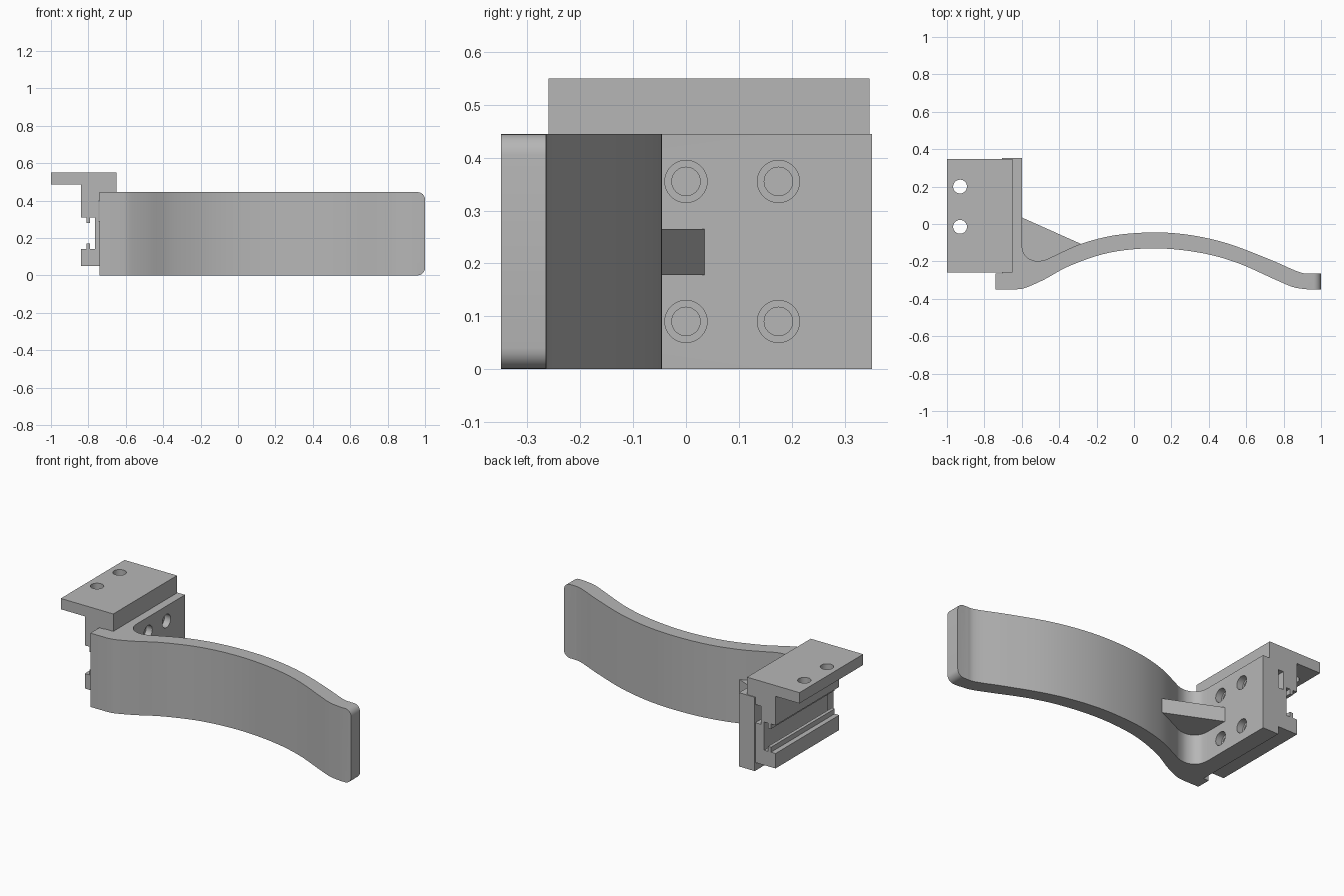
import bpy, bmesh
from math import pi, radians
from mathutils import Vector

if "Cube" in bpy.data.objects:
    bpy.data.objects.remove(bpy.data.objects["Cube"])

GREY = (0.47, 0.47, 0.47, 1)
grey = bpy.data.materials.new("plain grey")
grey.use_nodes = True
grey.diffuse_color = GREY
grey.node_tree.nodes["Principled BSDF"].inputs["Base Color"].default_value = GREY


def spline(points, steps=6):
    """Smooth run through 2D points."""
    p = [Vector(q) for q in points]
    p = [p[0] * 2 - p[1]] + p + [p[-1] * 2 - p[-2]]
    out = []
    for a, b, c, d in zip(p, p[1:], p[2:], p[3:]):
        for i in range(steps):
            t = i / steps
            out.append((b * 2 + (c - a) * t + (a * 2 - b * 5 + c * 4 - d) * t**2
                        + (b * 3 - a - c * 3 + d) * t**3) / 2)
    return out + [p[-2]]


def prism(name, outline, axis, low, high, round_end=None):
    """Extrude a 2D outline along z (x, y points) or y (x, z points)."""
    bm = bmesh.new()
    place = (lambda u, v, h: (u, v, h)) if axis == "z" else (lambda u, v, h: (u, h, v))
    base = bm.faces.new([bm.verts.new(place(u, v, low)) for u, v in outline])
    top = bmesh.ops.extrude_face_region(bm, geom=[base])["geom"]
    offset = Vector(place(0, 0, high - low))
    bmesh.ops.translate(bm, vec=offset,
                        verts=[g for g in top if isinstance(g, bmesh.types.BMVert)])
    if round_end:
        x_end = max(v.co.x for v in bm.verts)
        edges = [e for e in bm.edges
                 if all(abs(v.co.x - x_end) < 1e-4 for v in e.verts)
                 and abs(e.verts[0].co.z - e.verts[1].co.z) < 1e-4]
        bmesh.ops.bevel(bm, geom=edges, offset=round_end, segments=6,
                        profile=0.5, affect="EDGES")
    bmesh.ops.recalc_face_normals(bm, faces=bm.faces)
    mesh = bpy.data.meshes.new(name)
    bm.to_mesh(mesh)
    bm.free()
    mesh.materials.append(grey)
    obj = bpy.data.objects.new(name, mesh)
    bpy.context.collection.objects.link(obj)
    return obj


def drill(target, center, radius, depth, along_x=False):
    """Cut a round hole."""
    bpy.ops.mesh.primitive_cylinder_add(vertices=32, radius=radius, depth=depth, location=center,
                                        rotation=(0, pi / 2 if along_x else 0, 0))
    cutter = bpy.context.object
    cutter.data.materials.append(grey)
    cutter.hide_render = True
    mod = target.modifiers.new("hole", "BOOLEAN")
    mod.operation, mod.solver, mod.object = "DIFFERENCE", "EXACT", cutter
    bpy.context.view_layer.objects.active = target
    bpy.ops.object.modifier_apply(modifier=mod.name)
    bpy.data.objects.remove(cutter)


# Curved lever with its mounting plate and end hook
front = spline([(-0.63, -0.35), (-0.58, -0.341), (-0.48, -0.297), (-0.34, -0.222),
                (-0.13, -0.153), (0.11, -0.13), (0.35, -0.153), (0.55, -0.207),
                (0.75, -0.295), (0.85, -0.337), (0.93, -0.35)])
back = spline([(0.94, -0.265), (0.88, -0.256), (0.72, -0.187), (0.5, -0.104), (0.3, -0.059),
               (0.11, -0.045), (-0.1, -0.06), (-0.28, -0.105), (-0.42, -0.167),
               (-0.47, -0.19), (-0.52, -0.198), (-0.565, -0.183), (-0.592, -0.15), (-0.6, -0.11)])
outline = ([(-0.74, -0.35)] + front + [(1, -0.35), (1, -0.265)] + back
           + [(-0.6, 0.352), (-0.705, 0.352), (-0.705, -0.265), (-0.74, -0.265)])
lever = prism("curved_lever", outline, "z", 0, 0.445, round_end=0.04)

# Counterbored screw holes in the plate
for y in (0, 0.175):
    for z in (0.09, 0.355):
        drill(lever, (-0.6, y, z), 0.04, 0.08, True)
        drill(lever, (-0.65, y, z), 0.027, 0.16, True)

# Gusset between plate and lever
gusset = prism("gusset", [(-0.62, 0.044), (-0.6, 0.035), (-0.28, -0.108), (-0.48, -0.22),
                          (-0.62, -0.2)], "z", 0.178, 0.265)

# Flanged bracket with a lipped channel
channel = [(-0.84, 0.05), (-0.84, 0.14), (-0.81, 0.14), (-0.81, 0.17), (-0.79, 0.17),
           (-0.79, 0.14), (-0.765, 0.14), (-0.765, 0.31), (-0.79, 0.31), (-0.79, 0.28),
           (-0.81, 0.28), (-0.81, 0.31), (-0.84, 0.31)]
flange = [(-0.84, 0.485), (-1, 0.485), (-1, 0.55), (-0.65, 0.55), (-0.65, 0.4)]
slot = [(-0.745, 0.4), (-0.745, 0.29), (-0.705, 0.29), (-0.705, 0.05)]
bracket = prism("bracket", channel + flange + slot, "y", -0.26, 0.347)
for y in (-0.015, 0.2):
    drill(bracket, (-0.93, y, 0.52), 0.037, 0.2)

# Smooth curves, sharp edges
bpy.ops.object.select_all(action="DESELECT")
for part in (lever, gusset, bracket):
    part.select_set(True)
bpy.context.view_layer.objects.active = lever
bpy.ops.object.shade_smooth_by_angle(angle=radians(30))
